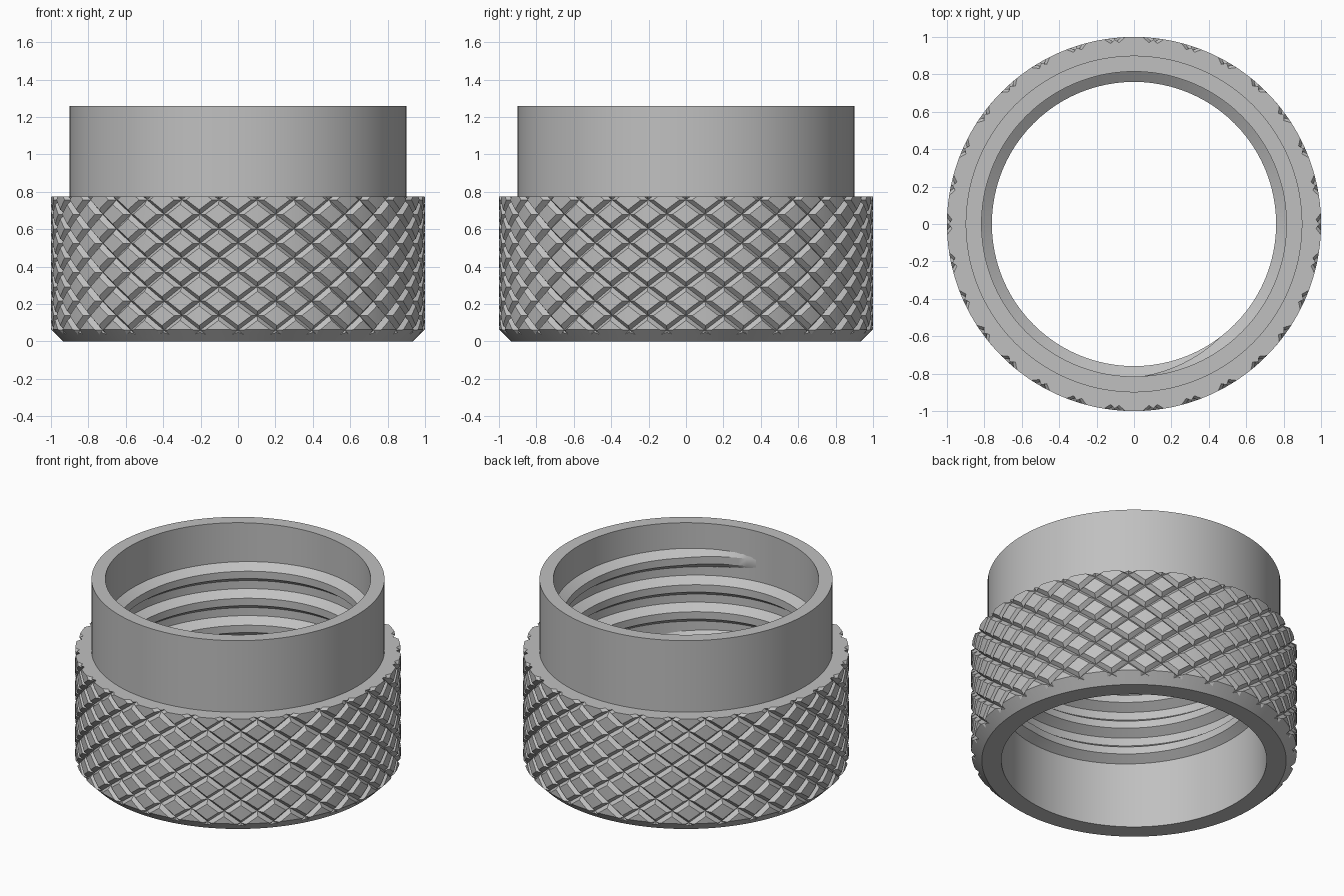
import bpy, bmesh, math

cube = bpy.data.objects.get("Cube")
if cube:
    bpy.data.objects.remove(cube, do_unlink=True)

steel = bpy.data.materials.new("grey_steel")
steel.use_nodes = True
GREY = (0.53, 0.53, 0.53, 1)
steel.diffuse_color = GREY
steel.node_tree.nodes["Principled BSDF"].inputs["Base Color"].default_value = GREY


def make_object(name, bm):
    bmesh.ops.recalc_face_normals(bm, faces=bm.faces[:])
    mesh = bpy.data.meshes.new(name)
    bm.to_mesh(mesh)
    bm.free()
    obj = bpy.data.objects.new(name, mesh)
    bpy.context.collection.objects.link(obj)
    mesh.materials.append(steel)
    return obj


def smooth(obj):
    bpy.ops.object.select_all(action='DESELECT')
    obj.select_set(True)
    bpy.context.view_layer.objects.active = obj
    bpy.ops.object.shade_smooth_by_angle(angle=math.radians(25))


def polar(r, a, z):
    return (r * math.cos(a), r * math.sin(a), z)


def lathe(name, profile, segments=144):
    bm = bmesh.new()
    rings = [[bm.verts.new(polar(r, math.tau * s / segments, z)) for r, z in profile]
             for s in range(segments)]
    n = len(profile)
    for s in range(segments):
        a, b = rings[s], rings[(s + 1) % segments]
        for i in range(n):
            k = (i + 1) % n
            bm.faces.new((a[i], b[i], b[k], a[k]))
    return make_object(name, bm)


# Knurl cutter: a sleeve whose inner wall is a lattice of crossing V grooves
def knurl_cutter(count=30, base_z=0.06, rise=0.155, depth=0.027, half=0.16):
    bm = bmesh.new()
    steps = (0, half, 0.38, 0.62, 1 - half, 1)
    last = len(steps) - 2
    step_angle = math.tau / count

    def groove(t):
        return max(0, 1 - min(t, 1 - t) / half)

    for i in range(count):
        for k in range(-3, 12):
            grid = [[bm.verts.new(polar(
                1 - depth * max(groove(u), groove(v)),
                (2 * i - k + u + v) / 2 * step_angle - math.pi / 2,
                base_z + (k + u - v) / 2 * rise)) for v in steps] for u in steps]
            for a in range(last + 1):
                for b in range(last + 1):
                    p, q = grid[a][b], grid[a + 1][b]
                    r, s = grid[a + 1][b + 1], grid[a][b + 1]
                    if a in (0, last) and a == b:
                        tris = ((p, q, r), (p, r, s))
                    else:
                        tris = ((p, q, s), (q, r, s))
                    for tri in tris:
                        bm.faces.new(tri)
    bmesh.ops.remove_doubles(bm, verts=bm.verts[:], dist=1e-4)
    out = bmesh.ops.extrude_face_region(bm, geom=bm.faces[:], use_keep_orig=True)
    for v in out["geom"]:
        if isinstance(v, bmesh.types.BMVert):
            r = math.hypot(v.co.x, v.co.y)
            v.co.x *= 1.2 / r
            v.co.y *= 1.2 / r
    return make_object("knurl_cutter", bm)


# Ring body with chamfered foot, knurled grip and plain collar
body = lathe("knurled_ring", [(0.815, 0), (0.935, 0), (1.02, 0.085), (1.02, 0.775),
                              (0.9, 0.775), (0.9, 1.26), (0.815, 1.26)])
cutter = knurl_cutter()
cutter.hide_render = True
mod = body.modifiers.new("knurl", 'BOOLEAN')
mod.operation = 'DIFFERENCE'
mod.solver = 'EXACT'
mod.object = cutter
bpy.context.view_layer.objects.active = body
body.select_set(True)
bpy.ops.object.modifier_apply(modifier=mod.name)
bpy.data.objects.remove(cutter, do_unlink=True)
smooth(body)


# Internal thread: a trapezoid ridge swept down a helix, fading at both ends
def thread(top_z=1.04, pitch=0.183, turns=3.15, per_turn=96):
    bm = bmesh.new()
    total = int(turns * per_turn)
    rings = []
    for s in range(total + 1):
        fade = min(1, s / 10, (total - s) / 10)
        crest = 0.82 - 0.06 * fade
        z = top_z - pitch * s / per_turn
        angle = math.tau * s / per_turn - math.pi / 2
        rings.append([bm.verts.new(polar(r, angle, z + dz)) for r, dz in
                      ((0.83, 0.075), (crest, 0.025), (crest, -0.025), (0.83, -0.075))])
    for a, b in zip(rings, rings[1:]):
        for i in range(4):
            k = (i + 1) % 4
            bm.faces.new((a[i], b[i], b[k], a[k]))
    for end in (rings[0], rings[-1]):
        bm.faces.new(end)
    return make_object("internal_thread", bm)


smooth(thread())
